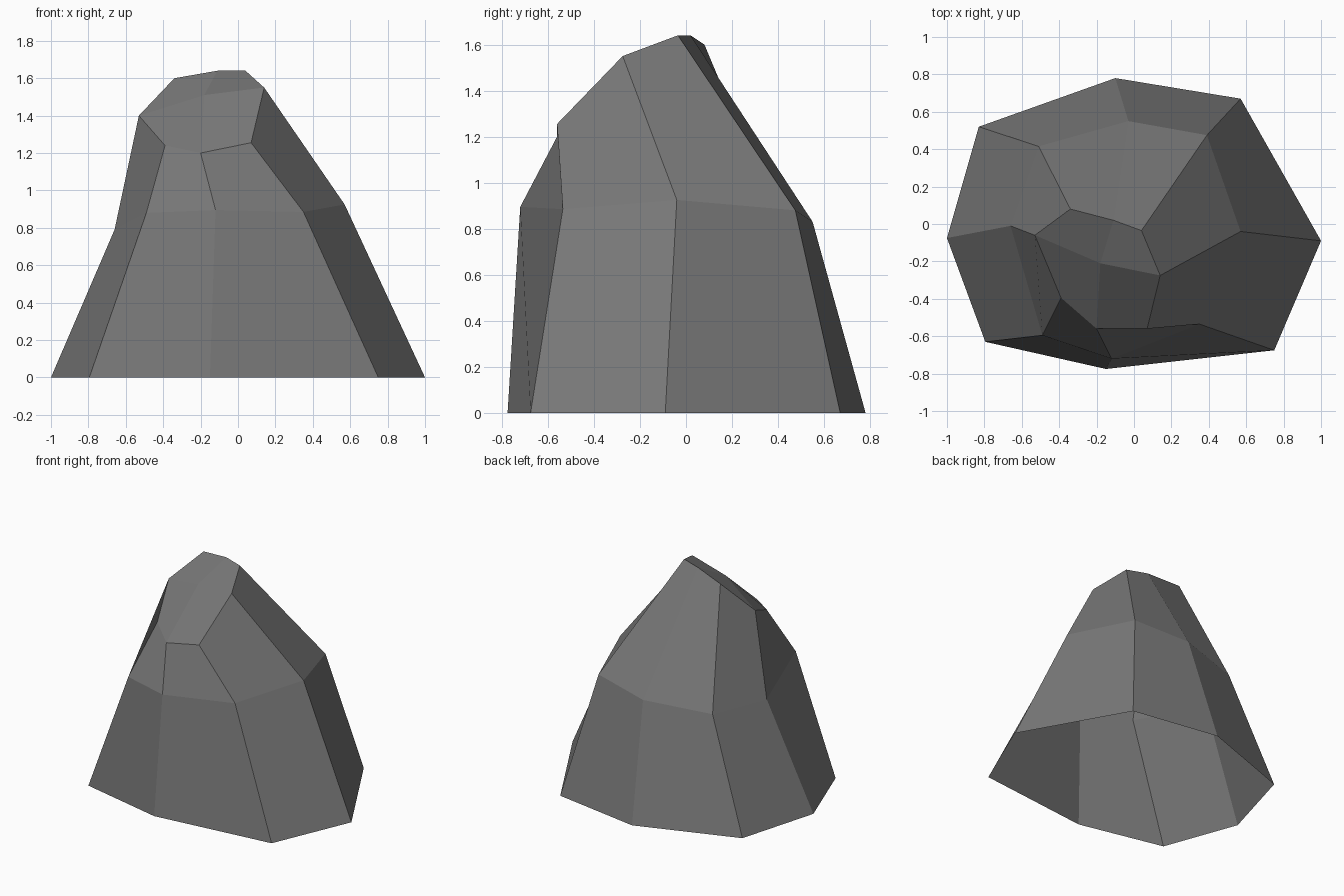
import bpy
import bmesh

default_cube = bpy.data.objects.get("Cube")
if default_cube:
    bpy.data.objects.remove(default_cube, do_unlink=True)

# Stone material
stone = bpy.data.materials.new("grey_stone")
stone.use_nodes = True
grey = (0.19, 0.19, 0.19, 1)
stone.diffuse_color = grey
shader = stone.node_tree.nodes["Principled BSDF"]
shader.inputs["Base Color"].default_value = grey
shader.inputs["Roughness"].default_value = 0.9

# Irregular eight-sided cross-sections, counter-clockwise from the right side
base_outline = [(-1, -.075, 0), (-.795, -.63, 0), (-.15, -.775, 0), (.75, -.675, 0),
                (1, -.09, 0), (.57, .67, 0), (-.1, .78, 0), (-.83, .52, 0)]
waist_outline = [(-.66, -.01, .79), (-.49, -.595, .88), (-.12, -.72, .895), (.35, -.535, .885),
                 (.57, -.04, .925), (.39, .475, .88), (-.03, .55, .83), (-.51, .415, .8)]
crown_outline = [(-.53, -.06, 1.4), (-.39, -.395, 1.24), (-.2, -.56, 1.2), (.07, -.56, 1.255),
                 (.14, -.275, 1.55), (.04, -.035, 1.64), (-.11, .02, 1.64), (-.34, .08, 1.6)]
crown_centre = (-.18, -.21, 1.51)

bm = bmesh.new()
rings = [[bm.verts.new(p) for p in outline]
         for outline in (base_outline, waist_outline, crown_outline)]

# Sloping walls, left open underneath; the corner order sets how each panel folds
for lower, upper in zip(rings, rings[1:]):
    for i in range(len(lower)):
        j = (i + 1) % len(lower)
        bm.faces.new((lower[j], upper[j], upper[i], lower[i]))

# Crown facets meeting at one central point
crown = rings[-1]
centre = bm.verts.new(crown_centre)
for i in range(0, len(crown), 2):
    bm.faces.new((centre, crown[i], crown[i + 1], crown[(i + 2) % len(crown)]))

mesh = bpy.data.meshes.new("rock")
bm.to_mesh(mesh)
bm.free()
mesh.materials.append(stone)
rock = bpy.data.objects.new("rock", mesh)
bpy.context.collection.objects.link(rock)
